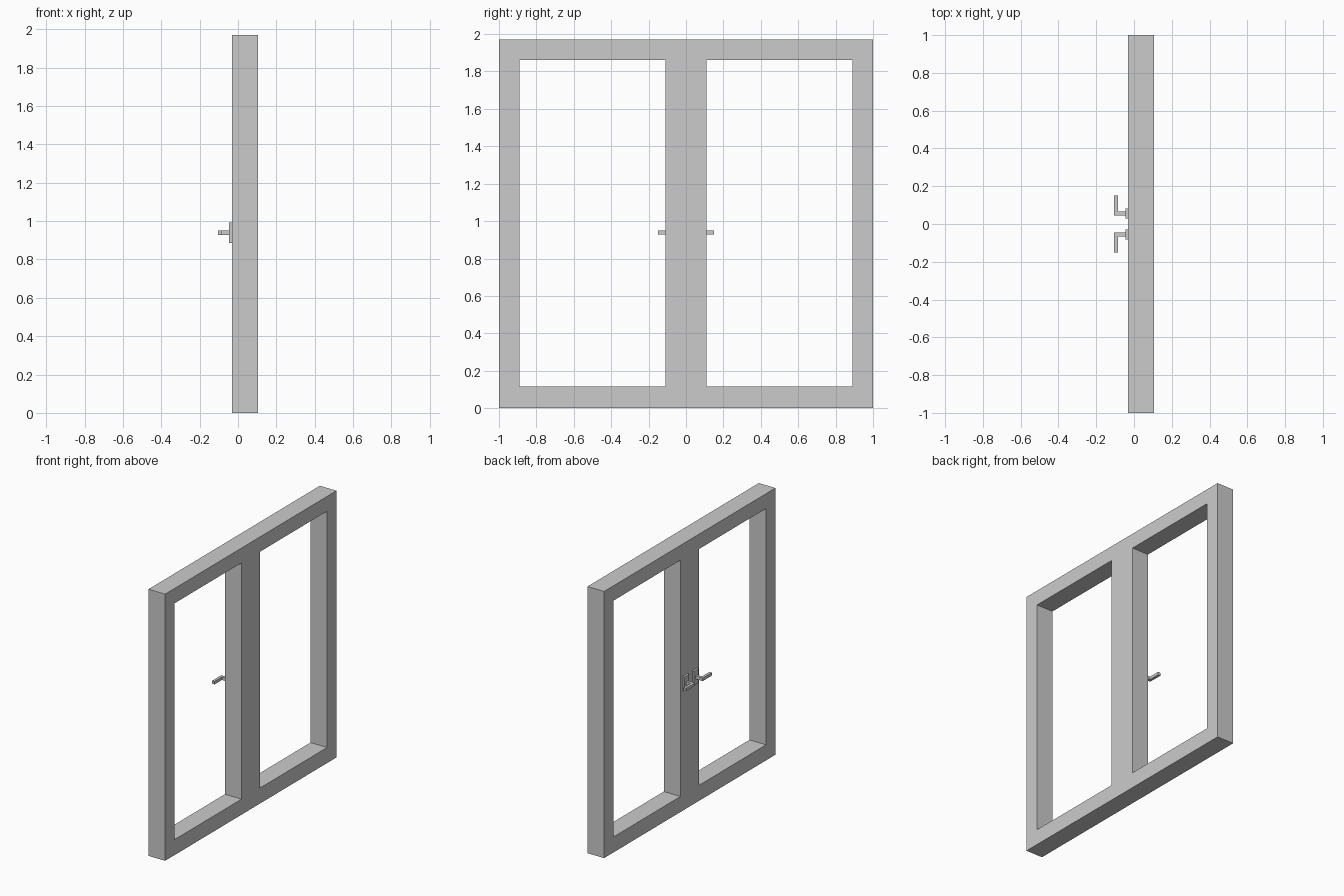
import bpy, bmesh
from mathutils import Vector

if "Cube" in bpy.data.objects:
    bpy.data.objects.remove(bpy.data.objects["Cube"])


def add_object(name, bm):
    bmesh.ops.recalc_face_normals(bm, faces=bm.faces)
    mesh = bpy.data.meshes.new(name)
    bm.to_mesh(mesh)
    bm.free()
    obj = bpy.data.objects.new(name, mesh)
    bpy.context.collection.objects.link(obj)
    return obj


def extrude(bm, vec):
    """Extrude every face of the sheet into a closed solid."""
    res = bmesh.ops.extrude_face_region(bm, geom=bm.faces[:], use_keep_orig=True)
    verts = [g for g in res["geom"] if isinstance(g, bmesh.types.BMVert)]
    bmesh.ops.translate(bm, verts=verts, vec=vec)


def box(name, lo, hi):
    bm = bmesh.new()
    bmesh.ops.create_cube(bm, size=1)
    lo, hi = Vector(lo), Vector(hi)
    bmesh.ops.scale(bm, verts=bm.verts, vec=hi - lo)
    bmesh.ops.translate(bm, verts=bm.verts, vec=(lo + hi) / 2)
    return add_object(name, bm)


# Frame: a grid of cells with two window openings left out
X0, X1 = -0.031, 0.105
ys = [-1, -0.89, -0.109, 0.109, 0.89, 1]
zs = [0, 0.115, 1.86, 1.97]
bm = bmesh.new()
grid = [[bm.verts.new((X0, y, z)) for z in zs] for y in ys]
for i in range(5):
    for j in range(3):
        if j == 1 and i in (1, 3):
            continue
        bm.faces.new((grid[i][j], grid[i + 1][j], grid[i + 1][j + 1], grid[i][j + 1]))
extrude(bm, (X1 - X0, 0, 0))
add_object("window_frame", bm)

# Handles: backplate and L-shaped lever, mirrored about y = 0
for side, s in (("left", -1), ("right", 1)):
    y0, y1 = sorted((s * 0.029, s * 0.082))
    box(f"{side}_handle_plate", (-0.046, y0, 0.886), (X0, y1, 0.992))
    bm = bmesh.new()
    profile = [(-0.046, 0.045), (-0.105, 0.045), (-0.105, 0.151),
               (-0.085, 0.151), (-0.085, 0.066), (-0.046, 0.066)]
    bm.faces.new([bm.verts.new((x, s * y, 0.928)) for x, y in profile])
    extrude(bm, (0, 0, 0.022))
    add_object(f"{side}_handle_lever", bm)
